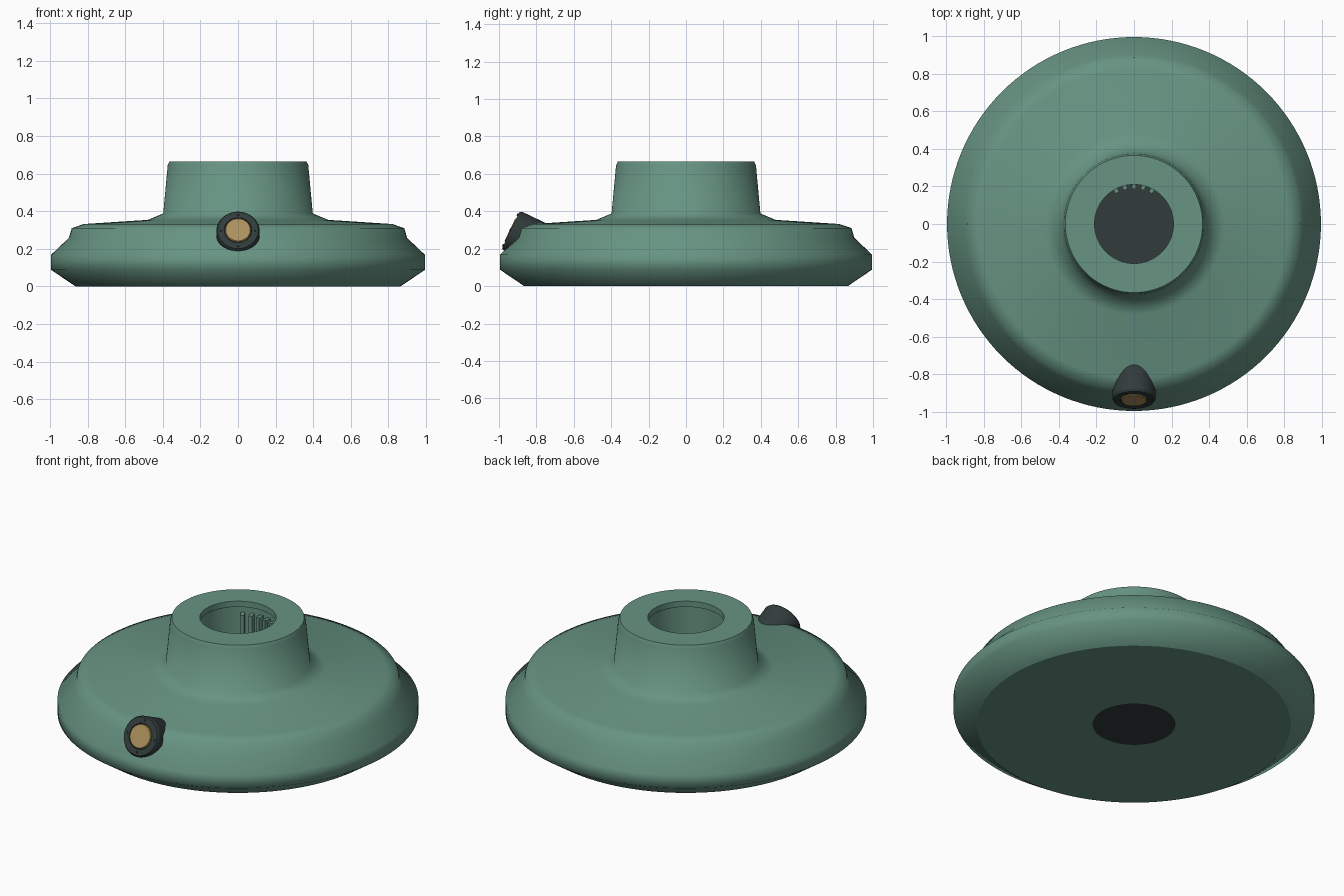
import bpy, bmesh, math
from mathutils import Vector, Matrix

if "Cube" in bpy.data.objects:
    bpy.data.objects.remove(bpy.data.objects["Cube"])


def material(name, rgb):
    m = bpy.data.materials.new(name)
    m.diffuse_color = (*rgb, 1)
    m.use_nodes = True
    m.node_tree.nodes["Principled BSDF"].inputs["Base Color"].default_value = m.diffuse_color
    return m


GREEN = material("sage_green", (0.135, 0.295, 0.225))
DARK = material("charcoal", (0.031, 0.044, 0.044))
GOLD = material("brass", (0.41, 0.285, 0.11))


def finish(bm, name, mat, matrix=Matrix()):
    bmesh.ops.recalc_face_normals(bm, faces=bm.faces[:])
    me = bpy.data.meshes.new(name)
    bm.to_mesh(me)
    bm.free()
    me.materials.append(mat)
    ob = bpy.data.objects.new(name, me)
    ob.matrix_world = matrix
    bpy.context.collection.objects.link(ob)
    return ob


def lathe(name, profile, mat, segments, sharp=(), closed=False, matrix=Matrix()):
    """Spin (radius, height) points round z; sharp lists the hard rings."""
    bm = bmesh.new()
    rings = []
    for r, z in profile:
        if r == 0:
            rings.append([bm.verts.new((0, 0, z))] * segments)
            continue
        rings.append([bm.verts.new((r * math.cos(a), r * math.sin(a), z))
                      for a in (2 * math.pi * i / segments for i in range(segments))])
    count = len(rings) if closed else len(rings) - 1
    for k in range(count):
        lo, hi = rings[k], rings[(k + 1) % len(rings)]
        for i in range(segments):
            j = (i + 1) % segments
            quad = list(dict.fromkeys((lo[i], lo[j], hi[j], hi[i])))
            bm.faces.new(quad).smooth = True
    for k in sharp:
        for i in range(segments):
            e = bm.edges.get((rings[k][i], rings[k][(i + 1) % segments]))
            if e:
                e.smooth = False
    return finish(bm, name, mat, matrix)


# Round base with raised collar and open bore
lathe("base_body", [
    (0.228, 0), (0.865, 0), (0.995, 0.088), (0.995, 0.168), (0.9, 0.258),
    (0.885, 0.31), (0.82, 0.332), (0.48, 0.354), (0.398, 0.388),
    (0.374, 0.645), (0.365, 0.665), (0.21, 0.665), (0.21, 0.63), (0.228, 0.625)],
    GREEN, 128, sharp=(0, 1, 10, 11, 12, 13), closed=True)

# Plate closing the bore at the bottom
lathe("bore_floor", [(0, 0), (0.229, 0), (0.229, 0.02), (0, 0.02)], DARK, 96, sharp=(1, 2))

# Upright ribs on the back wall of the bore
for i in range(5):
    angle = math.radians(62 + 14 * i)
    bm = bmesh.new()
    bmesh.ops.create_cube(bm, size=1)
    bmesh.ops.scale(bm, vec=(0.045, 0.022, 0.57), verts=bm.verts)
    place = Matrix.Rotation(angle, 4, 'Z') @ Matrix.Translation((0.21, 0, 0.305))
    finish(bm, f"bore_rib_{i + 1}", GREEN, place)

# Tilted button housing at the front rim
axis = Vector((0, -0.9, 0.43)).normalized()
face = Matrix.Translation((0, -0.937, 0.299)) @ axis.to_track_quat('Z', 'Y').to_matrix().to_4x4()
lathe("button_housing", [
    (0, -0.26), (0.115, -0.26), (0.115, -0.012), (0.108, 0),
    (0.073, 0), (0.073, -0.008), (0, -0.008)], DARK, 64,
    sharp=(1, 2, 3, 4, 5), matrix=face)

# Metal button cap
lathe("button_cap", [(0, -0.02), (0.069, -0.02), (0.069, 0.001), (0.065, 0.005), (0, 0.005)],
      GOLD, 64, sharp=(1, 2, 3), matrix=face)

# Small studs round the button
for i in range(4):
    a = math.pi / 2 * i
    spot = face @ Matrix.Translation((0.091 * math.cos(a), 0.091 * math.sin(a), 0))
    lathe(f"button_stud_{i + 1}", [(0, -0.005), (0.007, -0.005), (0.007, 0.006), (0, 0.006)],
          DARK, 12, sharp=(1, 2), matrix=spot)
